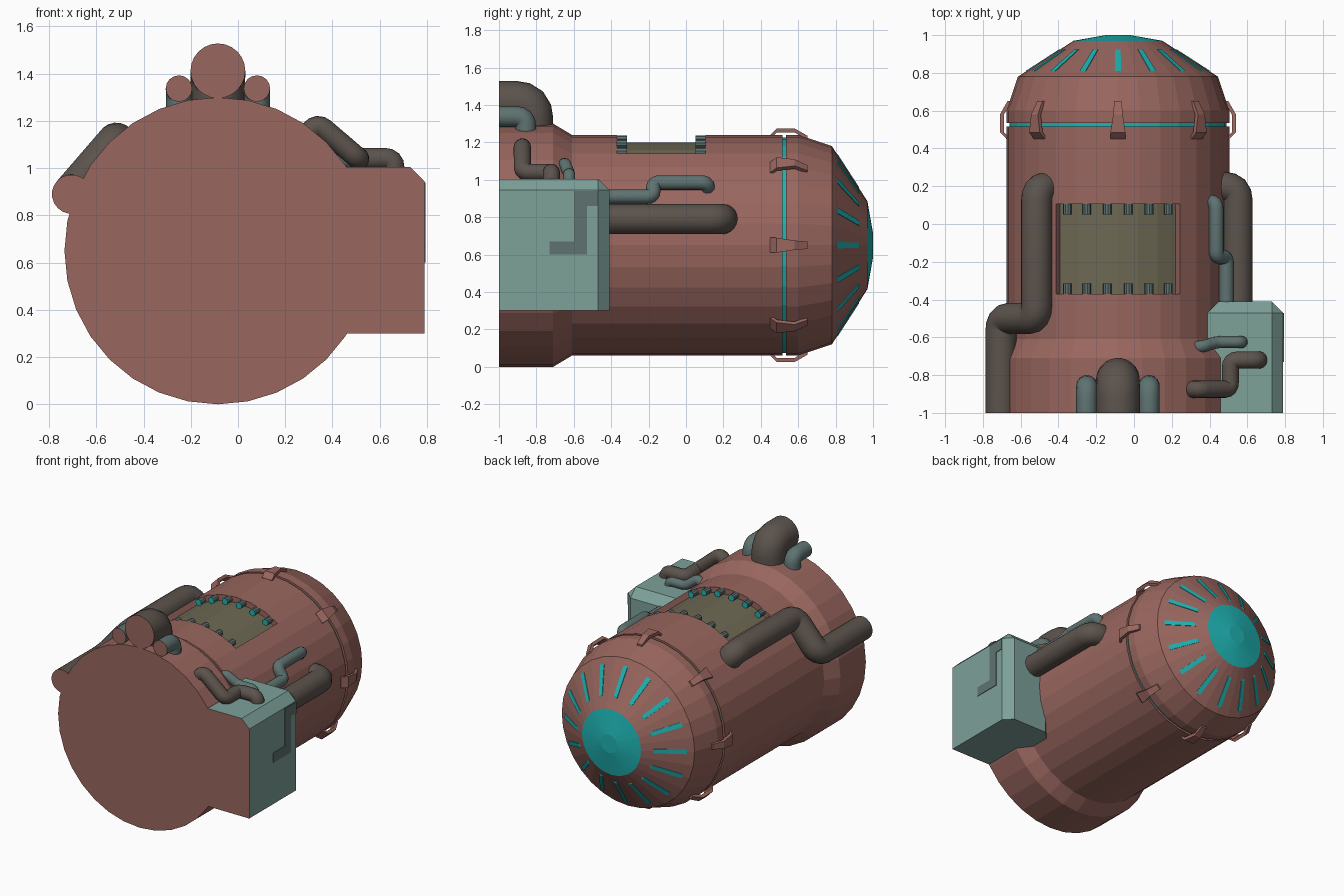
import bpy, bmesh, math
from mathutils import Vector

if "Cube" in bpy.data.objects:
    bpy.data.objects.remove(bpy.data.objects["Cube"])

CX, CZ, N = -0.085, 0.65, 32      # drum axis and side count


def material(name, srgb):
    m = bpy.data.materials.new(name)
    m.diffuse_color = [((c + 0.055) / 1.055) ** 2.4 for c in srgb] + [1]
    m.use_nodes = True
    m.node_tree.nodes["Principled BSDF"].inputs["Base Color"].default_value = m.diffuse_color
    return m


RUST = material("rust_red", (0.60, 0.40, 0.37))
BOXC = material("pale_teal", (0.49, 0.63, 0.60))
DARK = material("dark_brown_grey", (0.36, 0.325, 0.30))
TEAL = material("teal_grey", (0.37, 0.45, 0.44))
OLIVE = material("olive", (0.43, 0.41, 0.33))
CYAN = material("bright_cyan", (0.12, 0.70, 0.70))


def finish(bm, name, mats, rule=None, smooth=False):
    bm.normal_update()
    if rule:
        for f in bm.faces:
            f.material_index = rule(f)
    me = bpy.data.meshes.new(name)
    bm.to_mesh(me)
    bm.free()
    for m in mats:
        me.materials.append(m)
    ob = bpy.data.objects.new(name, me)
    bpy.context.collection.objects.link(ob)
    if smooth:
        bpy.ops.object.select_all(action='DESELECT')
        ob.select_set(True)
        bpy.context.view_layer.objects.active = ob
        bpy.ops.object.shade_smooth_by_angle(angle=math.radians(35))
    return ob


def polar(a, r, y, side=0.0):
    """Point around the drum axis; a is measured from straight up."""
    return Vector((CX + r * math.sin(a) + side * math.cos(a), y,
                   CZ + r * math.cos(a) - side * math.sin(a)))


def lathe(name, profile, mats, rule=None, segs=range(N), skip=None):
    bm = bmesh.new()
    step = 2 * math.pi / N
    for i in segs:
        for (y0, r0), (y1, r1) in zip(profile, profile[1:]):
            if skip and skip(i, (y0 + y1) / 2):
                continue
            pts = [(i, r0, y0), (i + 1, r0, y0), (i + 1, r1, y1), (i, r1, y1)]
            bm.faces.new([bm.verts.new(polar(k * step, r, y)) for k, r, y in pts])
    bmesh.ops.remove_doubles(bm, verts=bm.verts, dist=1e-5)
    return finish(bm, name, mats, rule)


def strips(name, points, count, thick, mat):
    """Ring of tapered strips; points are (y, radius, half width)."""
    bm = bmesh.new()
    for k in range(count):
        a = 2 * math.pi * k / count
        rings = [[bm.verts.new(polar(a, r - d, y, s * w))
                  for d, s in ((0, -1), (0, 1), (thick, 1), (thick, -1))]
                 for y, r, w in points]
        for p, q in zip(rings, rings[1:]):
            for j in range(4):
                bm.faces.new((p[j], p[(j + 1) % 4], q[(j + 1) % 4], q[j]))
        bm.faces.new(rings[0][::-1])
        bm.faces.new(rings[-1])
    bmesh.ops.recalc_face_normals(bm, faces=bm.faces)
    return finish(bm, name, [mat])


def pipe(name, path, radius, mat, bend, sides=16):
    """Round pipe with filleted corners; an end on the front plane is rust red."""
    P = [Vector(p) for p in path]
    pts = [P[0]]
    for a, b, c in zip(P, P[1:], P[2:]):
        d = min(bend, (a - b).length * 0.49, (c - b).length * 0.49)
        s, e = b + (a - b).normalized() * d, b + (c - b).normalized() * d
        for t in (0, 0.25, 0.5, 0.75, 1):
            pts.append(s * (1 - t) ** 2 + b * 2 * t * (1 - t) + e * t * t)
    pts.append(P[-1])
    bm = bmesh.new()
    rings, up = [], None
    for i, p in enumerate(pts):
        din = (p - pts[i - 1]).normalized() if i else None
        dout = (pts[i + 1] - p).normalized() if i + 1 < len(pts) else None
        t = ((din or dout) + (dout or din)).normalized()
        up = up or t.orthogonal()
        up = (up - t * up.dot(t)).normalized()
        side = t.cross(up)
        rings.append([bm.verts.new(p + (up * math.cos(2 * math.pi * k / sides) +
                                        side * math.sin(2 * math.pi * k / sides)) * radius)
                      for k in range(sides)])
    for p, q in zip(rings, rings[1:]):
        for j in range(sides):
            bm.faces.new((p[j], p[(j + 1) % sides], q[(j + 1) % sides], q[j]))
    bm.faces.new(rings[0][::-1])
    bm.faces.new(rings[-1])
    bmesh.ops.recalc_face_normals(bm, faces=bm.faces)
    return finish(bm, name, [mat, RUST],
                  lambda f: int(f.calc_center_median().y < -0.995), True)


def block(name, lo, hi, mats, rule=None, bevel=0, pick=None):
    bm = bmesh.new()
    bmesh.ops.create_cube(bm, size=1)
    for v in bm.verts:
        v.co = Vector([l + (c + 0.5) * (h - l) for c, l, h in zip(v.co, lo, hi)])
    if bevel:
        edges = [e for e in bm.edges if pick((e.verts[0].co + e.verts[1].co) / 2)]
        bmesh.ops.bevel(bm, geom=edges, offset=bevel, segments=1, affect='EDGES', profile=0.5)
    return finish(bm, name, mats, rule)


# Drum with a flared front and an opening on top for the hatch
H0, H1 = -0.37, 0.105
lathe("drum", [(-1, 0), (-1, .65), (-.71, .65), (-.61, .59), (H0, .59), (H1, .59),
               (.515, .59), (.515, .57)], [RUST],
      skip=lambda i, y: H0 < y < H1 and (i < 3 or i >= N - 3))
lathe("seal_ring", [(.515, .575), (.535, .575)], [CYAN])
lathe("end_cap", [(.535, .57), (.535, .59), (.60, .59), (.78, .53), (.97, .235),
                  (1, .065), (1, 0)], [RUST, CYAN],
      lambda f: int(f.calc_center_median().y > .97))

# Sunken hatch panel with its side walls
lathe("hatch", [(H0, .59), (H0, .55), (H1, .55), (H1, .59)], [OLIVE, RUST],
      lambda f: int(abs(f.normal.y) > .5), segs=range(-3, 3))
for s in (-1, 1):
    bm = bmesh.new()
    a = s * 3 * 2 * math.pi / N
    bm.faces.new([bm.verts.new(polar(a, r, y)) for r, y in
                  ((.59, H0), (.55, H0), (.55, H1), (.59, H1))][::s])
    finish(bm, "hatch_side_wall", [RUST])

# Short studs along both ends of the hatch, with glowing tips
for y0, y1 in ((H0, H0 + .055), (H1 - .055, H1)):
    for k in range(-3, 3):
        c = polar((k + .5) * 2 * math.pi / N, .567, 0)
        stud = pipe("hatch_stud", [(c.x, y0, c.z), (c.x, y1, c.z)], .023, TEAL, 0, 10)
        stud.data.materials[1] = CYAN
        for p in stud.data.polygons:
            p.material_index = int(abs(p.normal.y) > .9)

# Clips over the seam and slits on the end cap
strips("seam_clips", [(.45, .59, .04), (.485, .625, .04), (.58, .625, .025), (.65, .585, .02)],
       8, .022, RUST)
strips("cap_slits", [(.81, .489, .017), (.925, .311, .014)], 16, .009, CYAN)

# Side equipment box with chamfered upper and rear edges
block("side_box", (.39, -1, .30), (.79, -.41, 1.005), [BOXC, RUST],
      lambda f: int(f.normal.y < -.9), .06,
      lambda c: (c.z > 1 and (c.x > .78 or c.y > -.42)) or
                (c.y > -.42 and (c.x > .78 or c.x < .4)))

# Thin bent pipe line on the outer wall of the box
for y0, y1, z0, z1 in ((-.73, -.60, .60, .67), (-.60, -.53, .60, .94), (-.53, -.47, .86, .94)):
    block("wall_pipe_plate", (.788, y0, z0), (.794, y1, z1), [TEAL])

# Front top elbows
pipe("main_elbow", [(CX, -1, 1.412), (CX, -.825, 1.412), (CX, -.825, 1.2)], .116, DARK, .09, 24)
for s in (-1, 1):
    x = CX + s * .165
    pipe("small_elbow", [(x, -1, 1.337), (x, -.857, 1.337), (x, -.857, 1.15)], .056, TEAL, .05)

# Large side pipes
pipe("left_pipe", [(-.705, -1, .89), (-.705, -.50, .89), (-.515, -.50, 1.11),
                   (-.515, .19, 1.11), (-.40, .19, .97)], .083, DARK, .07, 20)
pipe("right_pipe", [(.548, -.45, .79), (.548, .195, .79), (.36, .195, .79)], .081, DARK, .07, 20)

# Thin pipes around the box
pipe("right_thin_pipe", [(.49, -.45, .91), (.49, -.175, .91), (.435, -.175, .985),
                         (.435, .115, .985), (.35, .115, .90)], .039, TEAL, .035)
pipe("box_top_pipe", [(.24, -.875, 1.07), (.335, -.875, 1.19), (.51, -.875, 1.04),
                      (.51, -.72, 1.04), (.66, -.72, 1.04), (.66, -.72, .96)], .046, DARK, .04)
pipe("box_top_thin_pipe", [(.28, -.65, 1.0), (.355, -.65, 1.095), (.44, -.625, 1.03),
                           (.57, -.625, 1.03), (.57, -.625, .96)], .032, TEAL, .03)
